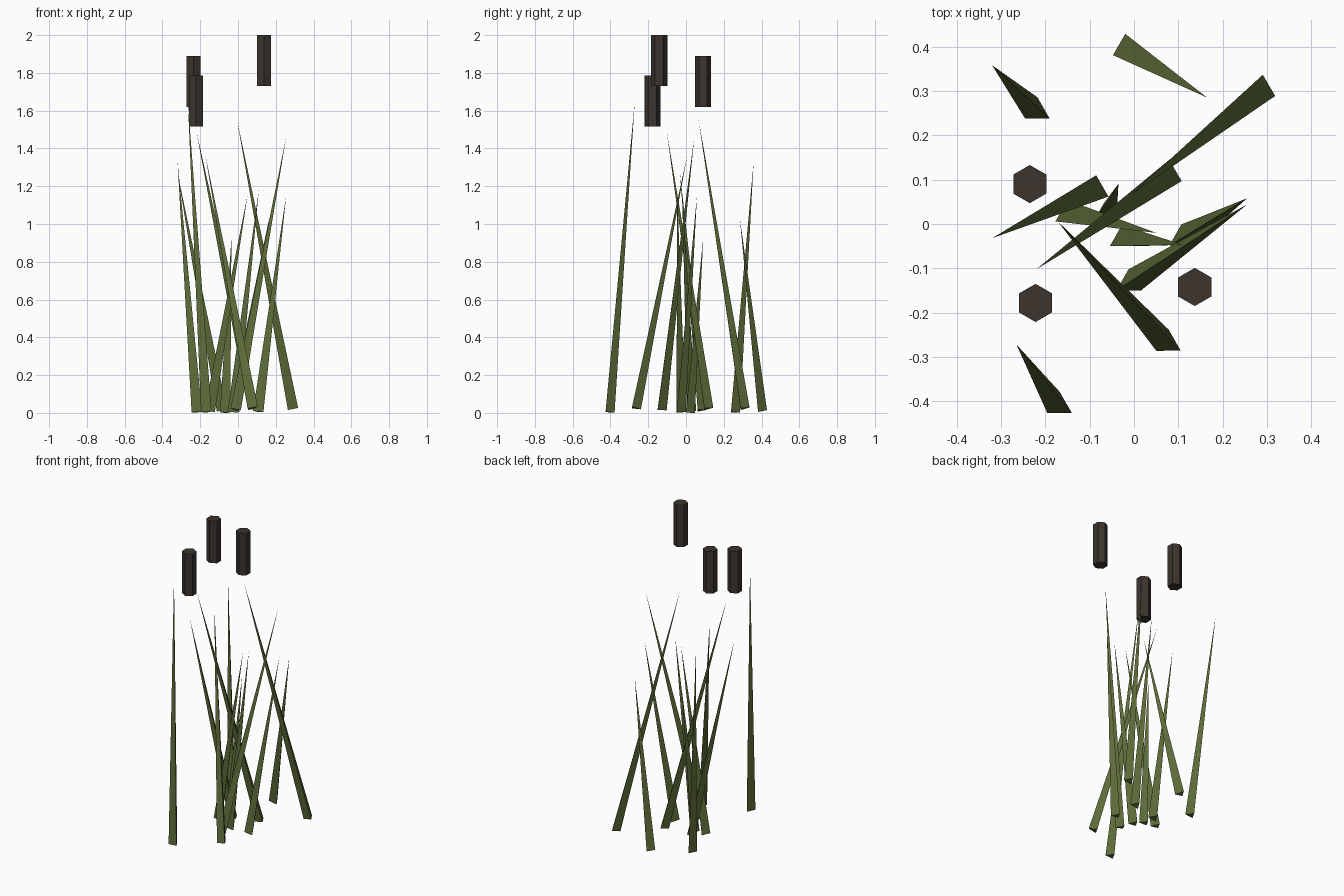
import bpy
from mathutils import Vector

cube = bpy.data.objects.get("Cube")
if cube:
    bpy.data.objects.remove(cube, do_unlink=True)


def make_material(name, color):
    mat = bpy.data.materials.new(name)
    mat.use_nodes = True
    mat.diffuse_color = color
    mat.node_tree.nodes["Principled BSDF"].inputs["Base Color"].default_value = color
    return mat


GREEN = make_material("reed_green", (0.107, 0.147, 0.04, 1))
BROWN = make_material("seed_brown", (0.045, 0.034, 0.027, 1))


def finish(name, mat):
    obj = bpy.context.object
    obj.name = name
    obj.data.materials.append(mat)
    return obj


def blade(name, base, tip):
    """Three-sided spike, leaned about its middle so that its tip meets the target."""
    tip = Vector(tip)
    lean = (tip.xy - Vector(base)).length
    lift = lean ** 2 / (4 * tip.z)
    foot = Vector((*base, lift))
    axis = tip - foot
    bpy.ops.mesh.primitive_cone_add(vertices=3, radius1=0.032, radius2=0,
                                    depth=axis.length, location=(foot + tip) / 2)
    obj = finish(name, GREEN)
    obj.rotation_mode = "QUATERNION"
    obj.rotation_quaternion = Vector((0, 0, 1)).rotation_difference(axis)


def seed_head(name, x, y, bottom):
    """Six-sided upright cylinder."""
    depth = 0.27
    bpy.ops.mesh.primitive_cylinder_add(vertices=6, radius=0.043, depth=depth,
                                        location=(x, y, bottom + depth / 2))
    finish(name, BROWN)


# Leaves: foot position, then tip position
blades = [
    ((-0.02, 0.397), (0.165, 0.285, 1.03)),
    ((-0.218, 0.254), (-0.32, 0.358, 1.33)),
    ((-0.085, 0.078), (-0.32, -0.032, 1.27)),
    ((-0.168, -0.41), (-0.265, -0.272, 1.64)),
    ((0.078, -0.27), (-0.172, 0.006, 1.36)),
    ((0.08, 0.113), (-0.22, -0.102, 1.49)),
    ((0.291, 0.305), (-0.005, 0.067, 1.55)),
    ((-0.012, -0.134), (0.255, 0.044, 1.46)),
    ((0.107, -0.033), (0.255, 0.058, 1.15)),
    ((-0.027, -0.034), (0.11, -0.047, 1.18)),
    ((-0.15, 0.022), (0.05, -0.02, 1.15)),
    ((-0.068, 0.015), (-0.035, 0.091, 0.925)),
]
for i, (base, tip) in enumerate(blades, 1):
    blade(f"leaf_{i}", base, tip)

# Floating seed heads
seed_head("seed_head_back", -0.235, 0.09, 1.62)
seed_head("seed_head_front", -0.222, -0.178, 1.515)
seed_head("seed_head_left", 0.137, -0.142, 1.73)
